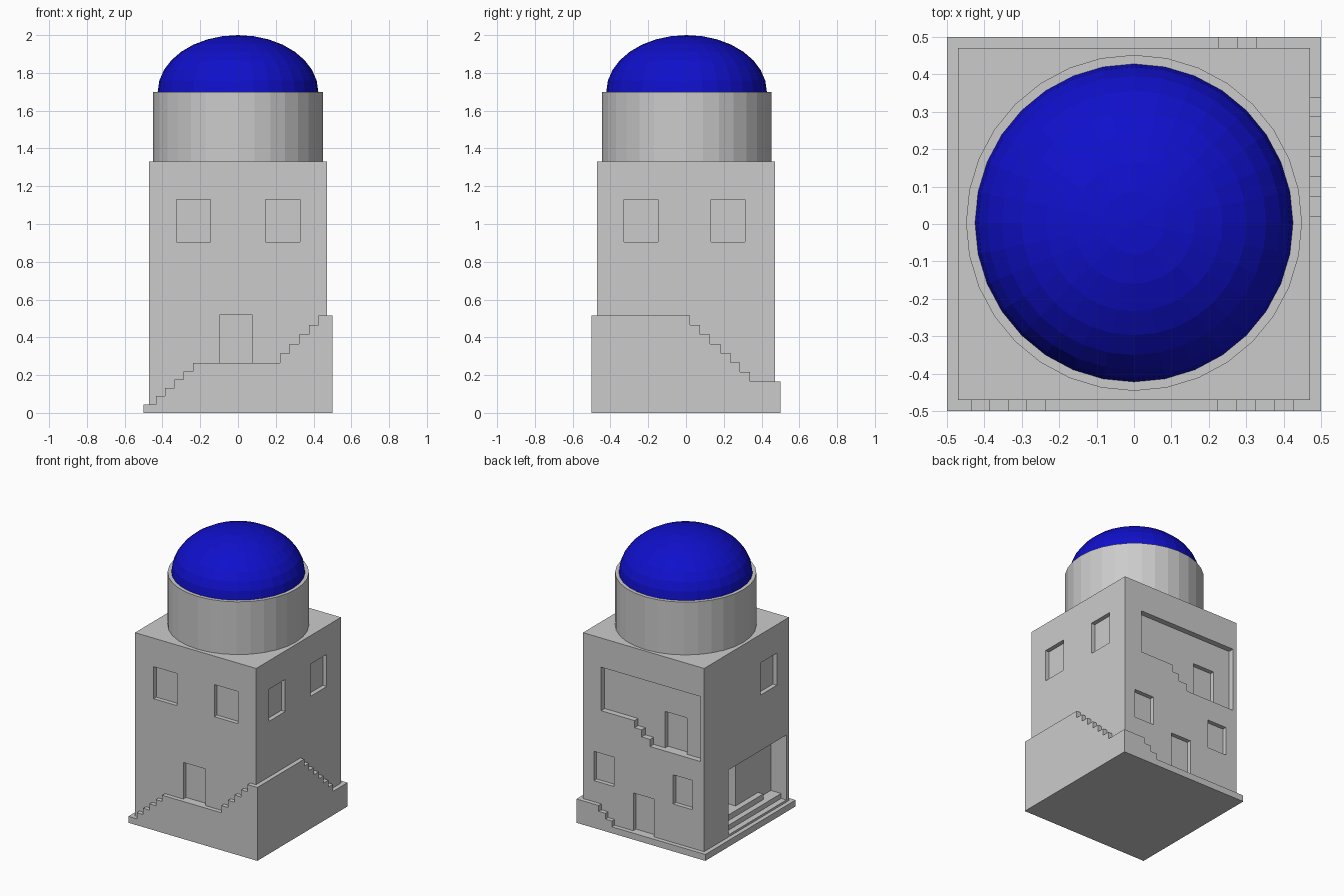
import bpy, bmesh
from mathutils import Vector

if "Cube" in bpy.data.objects:
    bpy.data.objects.remove(bpy.data.objects["Cube"])


def finish(name, bm):
    bmesh.ops.recalc_face_normals(bm, faces=bm.faces)
    me = bpy.data.meshes.new(name)
    bm.to_mesh(me)
    bm.free()
    ob = bpy.data.objects.new(name, me)
    bpy.context.collection.objects.link(ob)
    return ob


def prism(name, pts, axis, d0, d1):
    """Extrude a profile of (horizontal, z) points along x or y from d0 to d1."""
    bm = bmesh.new()
    place = (lambda a, z, d: (d, a, z)) if axis == 'x' else (lambda a, z, d: (a, d, z))
    face = bm.faces.new([bm.verts.new(place(a, z, d0)) for a, z in pts])
    res = bmesh.ops.extrude_face_region(bm, geom=[face])
    vs = [g for g in res['geom'] if isinstance(g, bmesh.types.BMVert)]
    bmesh.ops.translate(bm, verts=vs, vec=Vector(place(0, 0, d1 - d0)))
    return finish(name, bm)


def rect(a0, a1, z0, z1):
    return [(a0, z0), (a1, z0), (a1, z1), (a0, z1)]


def steps(edges, z0, z1):
    """Zigzag points: one riser at each edge position."""
    rise = (z1 - z0) / len(edges)
    return [p for i, e in enumerate(edges)
            for p in ((e, z0 + i * rise), (e, z0 + (i + 1) * rise))]


def cut(target, pts, axis, d0, d1):
    cutter = prism("cutter", pts, axis, d0, d1)
    cutter.hide_render = True
    mod = target.modifiers.new("cut", 'BOOLEAN')
    mod.operation = 'DIFFERENCE'
    mod.solver = 'EXACT'
    mod.object = cutter
    bpy.context.view_layer.objects.active = target
    bpy.ops.object.modifier_apply(modifier=mod.name)
    bpy.data.objects.remove(cutter)


W, E, SEAM, ROOF = 0.47, 0.5, 0.60, 1.33
D = W - 0.03      # back of window and door recesses
OUT = 0.6

# Two stacked storeys
lower = prism("lower_storey", rect(-W, W, 0, SEAM), 'y', -W, W)
upper = prism("upper_storey", rect(-W, W, SEAM, ROOF), 'y', -W, W)

# Upper windows on front, right and left
for a0, a1 in ((-0.325, -0.145), (0.145, 0.328)):
    cut(upper, rect(a0, a1, 0.905, 1.13), 'y', -OUT, -D)
for a0, a1 in ((-0.328, -0.148), (0.132, 0.312)):
    cut(upper, rect(a0, a1, 0.905, 1.13), 'x', D, OUT)
cut(upper, rect(-0.335, -0.155, 0.905, 1.13), 'x', -OUT, -D)

# Upper back balcony recess with stepped floor, and its door
balcony = [(-0.44, 1.125), (-0.44, 0.67)] + steps([-0.05, 0.015, 0.07], 0.67, 0.82) \
    + [(0.33, 0.82), (0.33, 1.125)]
cut(upper, balcony, 'y', W - 0.04, OUT)
cut(upper, rect(-0.31, -0.14, 0.67, 0.925), 'y', W - 0.07, OUT)

# Front door, back door and lower back windows
cut(lower, rect(-0.095, 0.075, 0.263, 0.52), 'y', -OUT, -D)
cut(lower, rect(-0.08, 0.08, 0.045, 0.31), 'y', D, OUT)
for a0, a1 in ((-0.38, -0.23), (0.23, 0.385)):
    cut(lower, rect(a0, a1, 0.315, 0.52), 'y', D, OUT)

# Left entrance alcove, with deeper doorway and inner steps
cut(lower, rect(-0.44, 0.20, 0.06, 0.515), 'x', -OUT, -0.35)
cut(lower, rect(-0.05, 0.15, 0.06, 0.45), 'x', -OUT, -0.27)
prism("alcove_step_low", rect(-0.44, 0.20, 0.05, 0.095), 'x', -0.43, -0.27)
prism("alcove_step_high", rect(-0.30, 0.20, 0.05, 0.135), 'x', -0.39, -0.27)

# Stair skirt wrapping the building
front = [(-E, 0)] + [(-E, 0.045)] \
    + steps([-0.435, -0.386, -0.337, -0.288, -0.238], 0.045, 0.263) \
    + steps([0.222, 0.273, 0.324, 0.375, 0.425], 0.263, 0.515) + [(E, 0.515), (E, 0)]
prism("front_stairs", front, 'y', -E, -W)
right = [(W, 0), (W, 0.167)] \
    + steps([0.34, 0.287, 0.235, 0.182, 0.128, 0.074, 0.021], 0.167, 0.515) \
    + [(-W, 0.515), (-W, 0)]
prism("right_stairs", right, 'x', W, E)
back = [(-E, 0), (-E, 0.045)] + steps([0.225, 0.275, 0.327], 0.045, 0.167) \
    + [(E, 0.167), (E, 0)]
prism("back_stairs", back, 'y', W, E)
prism("left_ledge", rect(-W, W, 0, 0.045), 'x', -E, -W)

# Round drum
bpy.ops.mesh.primitive_cylinder_add(vertices=32, radius=0.449, depth=0.37,
                                    location=(0, 0.003, 1.515))
bpy.context.object.name = "drum"

# Blue dome: upper half of a flattened sphere
bm = bmesh.new()
bmesh.ops.create_uvsphere(bm, u_segments=32, v_segments=16, radius=1)
bmesh.ops.delete(bm, geom=[v for v in bm.verts if v.co.z < -0.01], context='VERTS')
bmesh.ops.scale(bm, vec=(0.425, 0.425, 0.3), verts=bm.verts)
bmesh.ops.translate(bm, vec=(0, 0.003, 1.7), verts=bm.verts)
dome = finish("dome", bm)
blue = bpy.data.materials.new("blue")
blue.diffuse_color = (0.005, 0.005, 0.6, 1)
blue.use_nodes = True
blue.node_tree.nodes["Principled BSDF"].inputs["Base Color"].default_value = blue.diffuse_color
dome.data.materials.append(blue)
